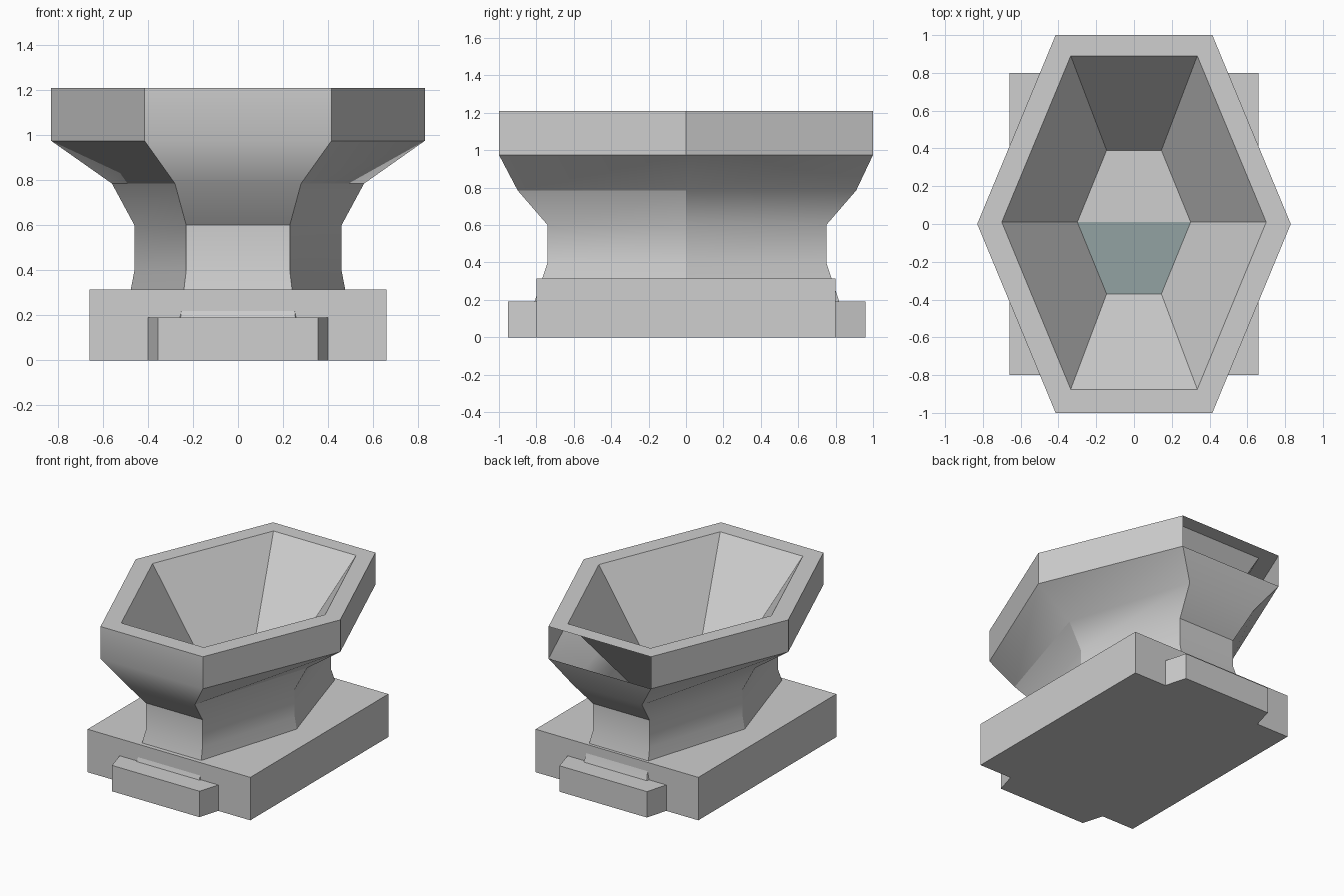
import bpy, bmesh, math

cube = bpy.data.objects.get("Cube")
if cube:
    bpy.data.objects.remove(cube, do_unlink=True)


def material(name, color):
    mat = bpy.data.materials.new(name)
    mat.use_nodes = True
    mat.diffuse_color = color
    bsdf = next(n for n in mat.node_tree.nodes if n.type == 'BSDF_PRINCIPLED')
    bsdf.inputs["Base Color"].default_value = color
    return mat


stone = material("pale grey stone", (0.62, 0.62, 0.62, 1))
teal = material("dull teal water", (0.29, 0.36, 0.36, 1))


def finish(name, bm, mats, smooth=False):
    mesh = bpy.data.meshes.new(name)
    bm.to_mesh(mesh)
    bm.free()
    for m in mats:
        mesh.materials.append(m)
    obj = bpy.data.objects.new(name, mesh)
    bpy.context.collection.objects.link(obj)
    if smooth:
        bpy.ops.object.select_all(action='DESELECT')
        obj.select_set(True)
        bpy.context.view_layer.objects.active = obj
        bpy.ops.object.shade_smooth_by_angle(angle=math.radians(30), keep_sharp_edges=True)
    return obj


def prism(name, outline, height):
    """Upright block from a floor outline."""
    bm = bmesh.new()
    floor = bm.faces.new([bm.verts.new((x, y, 0)) for x, y in outline])
    top = bmesh.ops.extrude_face_region(bm, geom=[floor], use_keep_orig=True)
    for v in top["geom"]:
        if isinstance(v, bmesh.types.BMVert):
            v.co.z = height
    bmesh.ops.recalc_face_normals(bm, faces=bm.faces)
    return finish(name, bm, [stone])


# Plinth with a tapered step at each end
prism("plinth", [(-0.66, -0.8), (0.66, -0.8), (0.66, 0.8), (-0.66, 0.8)], 0.315)
for name, side, reach in (("front_step", -1, 0.953), ("back_step", 1, 0.96)):
    prism(name, [(-0.4, side * 0.79), (0.4, side * 0.79), (0.4, side * 0.8),
                 (0.355, side * reach), (-0.355, side * reach), (-0.4, side * 0.8)], 0.19)

# Basin rings: side x, corner x, front y, back y, middle y, z
rings = [
    (0.50, 0.255, 0.81, 0.82, 0, 0.19),
    (0.46, 0.23, 0.74, 0.75, 0, 0.40),
    (0.46, 0.23, 0.74, 0.75, 0, 0.60),
    (0.56, 0.28, 0.90, 0.91, 0, 0.785),
    (0.83, 0.415, 1.0, 1.0, 0, 0.975),
    (0.83, 0.415, 1.0, 1.0, 0, 1.21),
    (0.70, 0.335, 0.875, 0.89, 0.01, 1.21),
    (0.30, 0.145, 0.37, 0.39, 0.01, 0.60),
]
RIM_WALL, BACK, SHOULDER = 4, 1, 3

bm = bmesh.new()
loops = []
for side, corner, front, back, mid, z in rings:
    hexagon = [(side, mid), (corner, back), (-corner, back),
               (-side, mid), (-corner, -front), (corner, -front)]
    loops.append([bm.verts.new((x, y, z)) for x, y in hexagon])
for r in range(len(loops) - 1):
    for i in range(6):
        # The rim is open at the back
        if r == RIM_WALL and i == BACK:
            continue
        j = (i + 1) % 6
        bm.faces.new((loops[r][i], loops[r][j], loops[r + 1][j], loops[r + 1][i]))

# Bowl floor in two halves, the front one teal
b = loops[-1]
bm.faces.new((b[0], b[1], b[2], b[3]))
bm.faces.new((b[3], b[4], b[5], b[0])).material_index = 1

# Crisp shoulder crease on the two front flanks
for i, j in ((3, 4), (5, 0)):
    bm.edges.get((loops[SHOULDER][i], loops[SHOULDER][j])).smooth = False
finish("basin", bm, [stone, teal], smooth=True)
